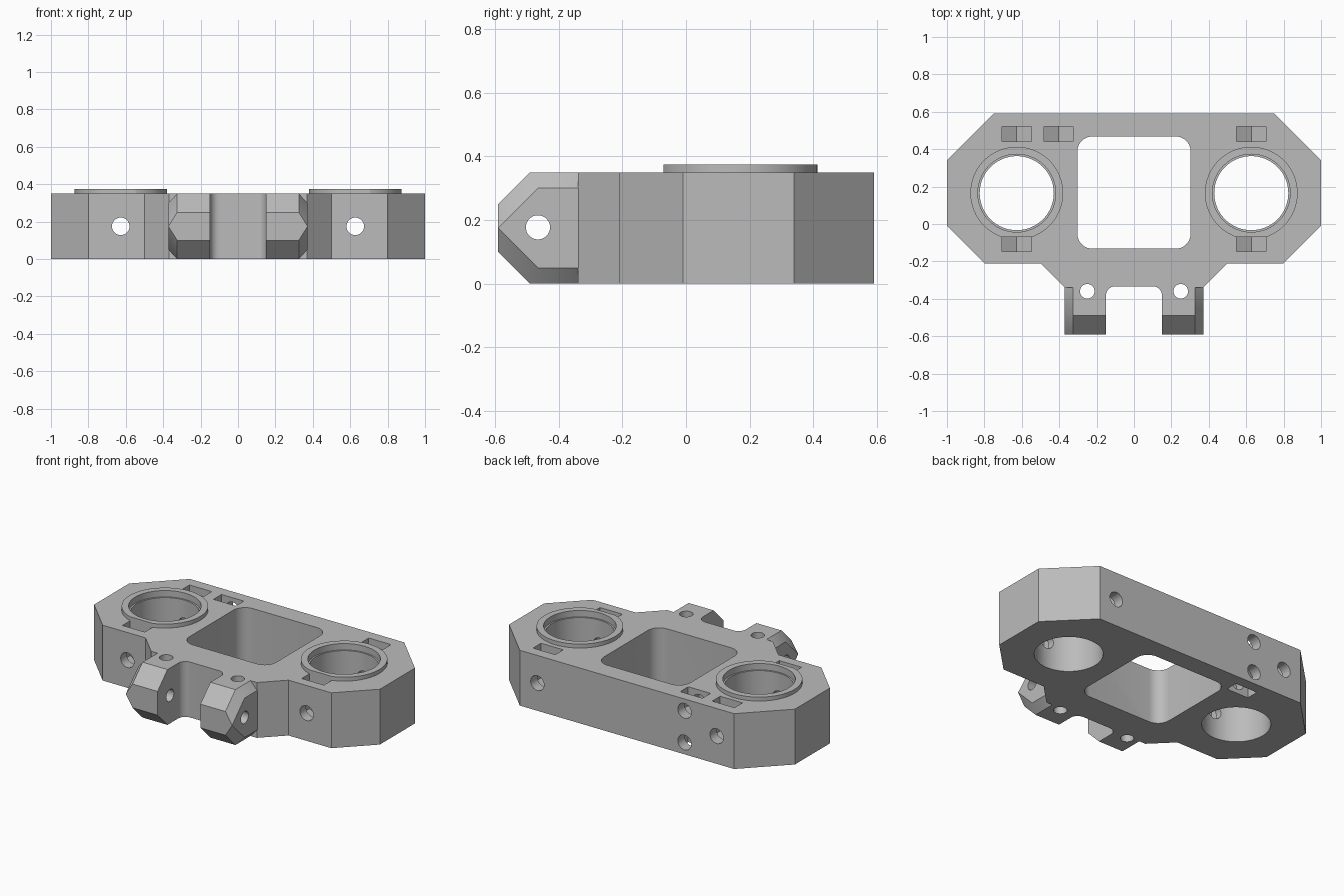
import bpy, bmesh
from math import sin, cos, pi, radians
from mathutils import Matrix, Vector

cube = bpy.data.objects.get("Cube")
if cube:
    bpy.data.objects.remove(cube, do_unlink=True)

grey = bpy.data.materials.new("plain grey")
grey.use_nodes = True
colour = (0.5, 0.5, 0.5, 1)
grey.diffuse_color = colour
grey.node_tree.nodes["Principled BSDF"].inputs["Base Color"].default_value = colour

TOP = 0.35
MID = TOP / 2
BORE_X, BORE_Y = 0.627, 0.165


def finish(bm, name):
    bmesh.ops.recalc_face_normals(bm, faces=bm.faces)
    mesh = bpy.data.meshes.new(name)
    bm.to_mesh(mesh)
    bm.free()
    mesh.materials.append(grey)
    obj = bpy.data.objects.new(name, mesh)
    bpy.context.collection.objects.link(obj)
    return obj


def prism(name, outline, low, high, place=lambda a, b, c: (a, b, c)):
    """Extrude a 2D outline; place maps outline and depth to x, y, z."""
    bm = bmesh.new()
    rings = [[bm.verts.new(place(a, b, c)) for a, b in outline] for c in (low, high)]
    bm.faces.new(rings[0])
    bm.faces.new(rings[1])
    n = len(outline)
    for i in range(n):
        j = (i + 1) % n
        bm.faces.new((rings[0][i], rings[0][j], rings[1][j], rings[1][i]))
    return finish(bm, name)


def rounded(x, y0, y1, r, steps=8):
    """Rounded rectangle outline, symmetric in x."""
    points = []
    for k, (cx, cy) in enumerate([(x - r, y1 - r), (r - x, y1 - r),
                                  (r - x, y0 + r), (x - r, y0 + r)]):
        for s in range(steps + 1):
            a = (k + s / steps) * pi / 2
            points.append((cx + r * cos(a), cy + r * sin(a)))
    return points


def rod(name, start, end, r, sides=32):
    start, end = Vector(start), Vector(end)
    axis = end - start
    spin = axis.to_track_quat('Z', 'Y').to_matrix().to_4x4()
    bm = bmesh.new()
    bmesh.ops.create_cone(bm, cap_ends=True, segments=sides, radius1=r, radius2=r,
                          depth=axis.length,
                          matrix=Matrix.Translation((start + end) / 2) @ spin)
    return finish(bm, name)


def combine(target, tool, operation='DIFFERENCE'):
    mod = target.modifiers.new("combine", 'BOOLEAN')
    mod.operation = operation
    mod.solver = 'EXACT'
    mod.object = tool
    bpy.context.view_layer.objects.active = target
    bpy.ops.object.modifier_apply(modifier=mod.name)
    bpy.data.objects.remove(tool, do_unlink=True)


# Main plate with clipped corners and a narrow neck at the front
half = [(0.75, 0.59), (1, 0.34), (1, -0.01), (0.8, -0.21), (0.5, -0.21),
        (0.37, -0.34), (0.2, -0.34), (0.2, -0.4)]
body = prism("mount_body", half + [(-x, y) for x, y in reversed(half)], 0, TOP)

# Faceted hinge lugs
wide = [(-0.3, TOP), (-0.49, TOP), (-0.59, 0.25)]
narrow = [(-0.3, 0.3), (-0.465, 0.3), (-0.59, MID)]
for side in (-1, 1):
    bm = bmesh.new()
    for x, profile in ((0.15, wide), (0.325, wide), (0.372, narrow)):
        for y, z in profile:
            for height in {z, TOP - z}:
                bm.verts.new((side * x, y, height))
    bmesh.ops.convex_hull(bm, input=bm.verts)
    bmesh.ops.dissolve_limit(bm, angle_limit=radians(1), verts=bm.verts, edges=bm.edges)
    combine(body, finish(bm, "hinge_lug"), 'UNION')

# Raised collars
for side in (-1, 1):
    x = side * BORE_X
    combine(body, rod("collar", (x, BORE_Y, 0.2), (x, BORE_Y, 0.375), 0.248, 64), 'UNION')

# Central window and the gap between the lugs
combine(body, prism("window_cutter", rounded(0.303, -0.132, 0.468, 0.08), -0.1, 0.5))
combine(body, prism("gap_cutter", rounded(0.15, -0.8, -0.333, 0.05), -0.1, 0.5))

# Bores with a shallow counterbore
for side in (-1, 1):
    x = side * BORE_X
    combine(body, rod("bore", (x, BORE_Y, -0.1), (x, BORE_Y, 0.5), 0.198, 64))
    combine(body, rod("counterbore", (x, BORE_Y, 0.335), (x, BORE_Y, 0.5), 0.208, 64))


def nut_slot(x, z, y0, y1, up=1):
    """Slot open at the top or bottom, ending in half a hexagon."""
    w = 0.078
    outline = [(x - w, z + up * 0.5), (x - w, z - up * w * 0.577),
               (x, z - up * w * 1.155), (x + w, z - up * w * 0.577), (x + w, z + up * 0.5)]
    combine(body, prism("nut_slot", outline, y0, y1, lambda a, b, c: (a, c, b)))


# Screw holes and nut slots before and behind each bore
for side in (-1, 1):
    x = side * BORE_X
    combine(body, rod("front_screw", (x, -0.3, MID), (x, 0.1, MID), 0.047))
    combine(body, rod("back_screw", (x, 0.2, MID), (x, 0.7, MID), 0.047))
    nut_slot(x, MID, -0.148, -0.07)
    nut_slot(x, MID, 0.442, 0.522)

# Extra pair of screws in the back, one nut from above and one from below
for z, up in ((0.275, 1), (0.075, -1)):
    combine(body, rod("extra_screw", (-0.403, 0.38, z), (-0.403, 0.7, z), 0.047))
    nut_slot(-0.403, z, 0.442, 0.522, up)

# Hinge pin hole and upright holes in the lugs
combine(body, rod("pin_hole", (-0.6, -0.465, MID + 0.002), (0.6, -0.465, MID + 0.002), 0.038))
for side in (-1, 1):
    combine(body, rod("upright_hole", (side * 0.25, -0.36, -0.1), (side * 0.25, -0.36, 0.5), 0.039))

bpy.ops.object.select_all(action='DESELECT')
body.select_set(True)
bpy.context.view_layer.objects.active = body
bpy.ops.object.shade_smooth_by_angle(angle=radians(30))
